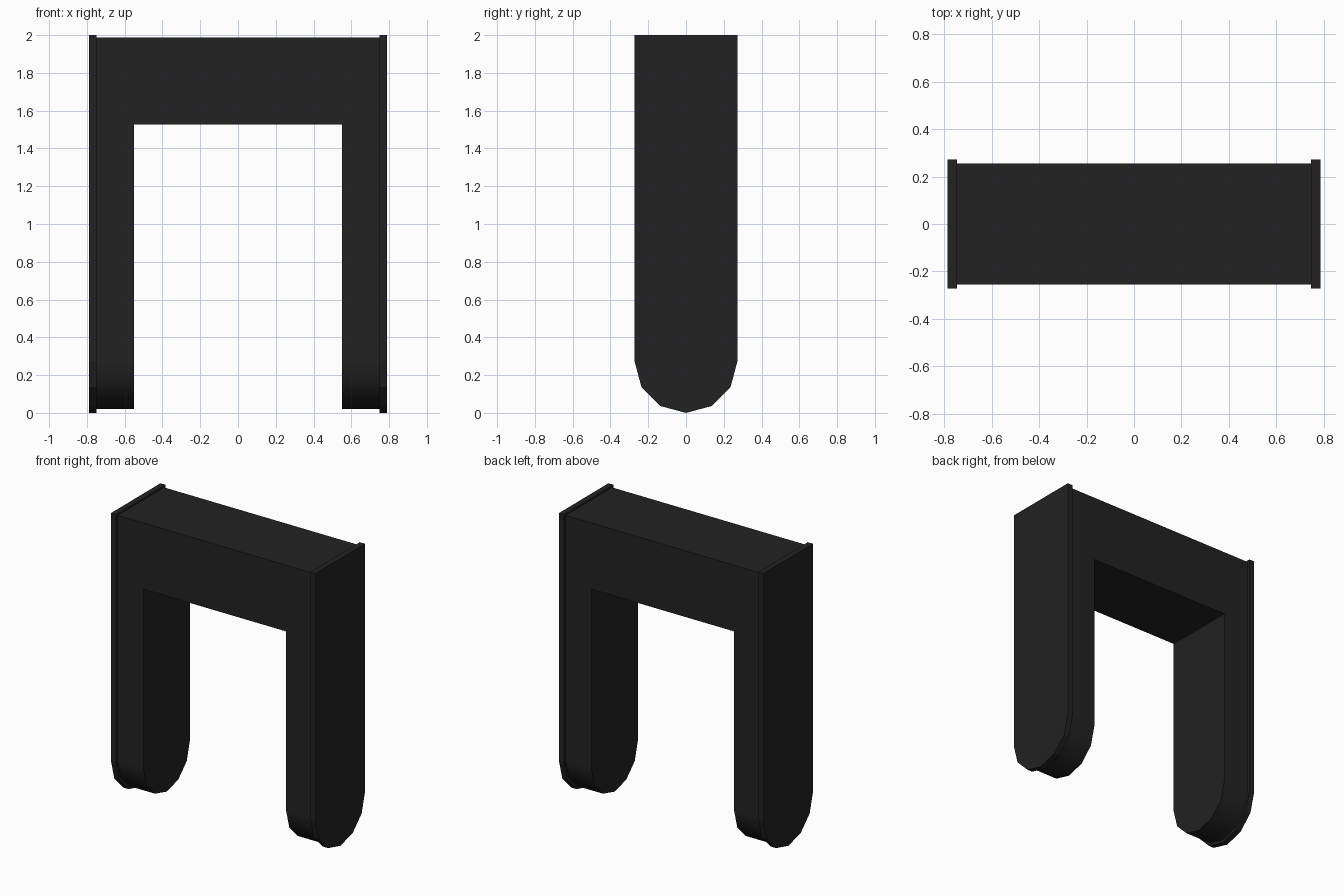
import bpy, bmesh, math

if "Cube" in bpy.data.objects:
    bpy.data.objects.remove(bpy.data.objects["Cube"])

black = bpy.data.materials.new("matte black")
black.diffuse_color = (0.016, 0.016, 0.016, 1)
black.use_nodes = True
black.node_tree.nodes["Principled BSDF"].inputs["Base Color"].default_value = black.diffuse_color


def rounded_slab(name, x0, x1, half_y, z_mid, z_top):
    """Flat-topped slab with a six-sided half-round foot, extruded along x."""
    profile = [(half_y, z_top)]
    for i in range(7):
        a = math.radians(30 * i)
        profile.append((half_y * math.cos(a), z_mid - half_y * math.sin(a)))
    profile.append((-half_y, z_top))
    bm = bmesh.new()
    face = bm.faces.new([bm.verts.new((x0, y, z)) for y, z in profile])
    ext = bmesh.ops.extrude_face_region(bm, geom=[face])
    moved = [v for v in ext["geom"] if isinstance(v, bmesh.types.BMVert)]
    bmesh.ops.translate(bm, verts=moved, vec=(x1 - x0, 0, 0))
    bmesh.ops.recalc_face_normals(bm, faces=bm.faces)
    mesh = bpy.data.meshes.new(name)
    bm.to_mesh(mesh)
    bm.free()
    mesh.materials.append(black)
    obj = bpy.data.objects.new(name, mesh)
    bpy.context.collection.objects.link(obj)
    return obj


# Main arch: full-width slab with the opening cut out
arch = rounded_slab("arch_body", -0.75, 0.75, 0.255, 0.275, 1.988)
bpy.ops.mesh.primitive_cube_add(size=1, location=(0, 0, 0.527))
cutter = bpy.context.object
cutter.name = "opening_cutter"
cutter.scale = (1.1, 1.0, 2.0)
cutter.hide_render = True
bpy.context.view_layer.update()
cut = arch.modifiers.new("opening", "BOOLEAN")
cut.operation = "DIFFERENCE"
cut.solver = "EXACT"
cut.object = cutter

bpy.ops.object.select_all(action="DESELECT")
arch.select_set(True)
bpy.context.view_layer.objects.active = arch
bpy.ops.object.modifier_apply(modifier="opening")
bpy.data.objects.remove(cutter)

# Smooth feet, flat walls
bpy.ops.object.shade_smooth_by_angle(angle=math.radians(35))
weighted = arch.modifiers.new("flat walls", "WEIGHTED_NORMAL")
weighted.keep_sharp = True

# Outer side plates, slightly larger than the arch
for side, name in ((-1, "left_side_plate"), (1, "right_side_plate")):
    rounded_slab(name, side * 0.748, side * 0.788, 0.272, 0.272, 2.0)
